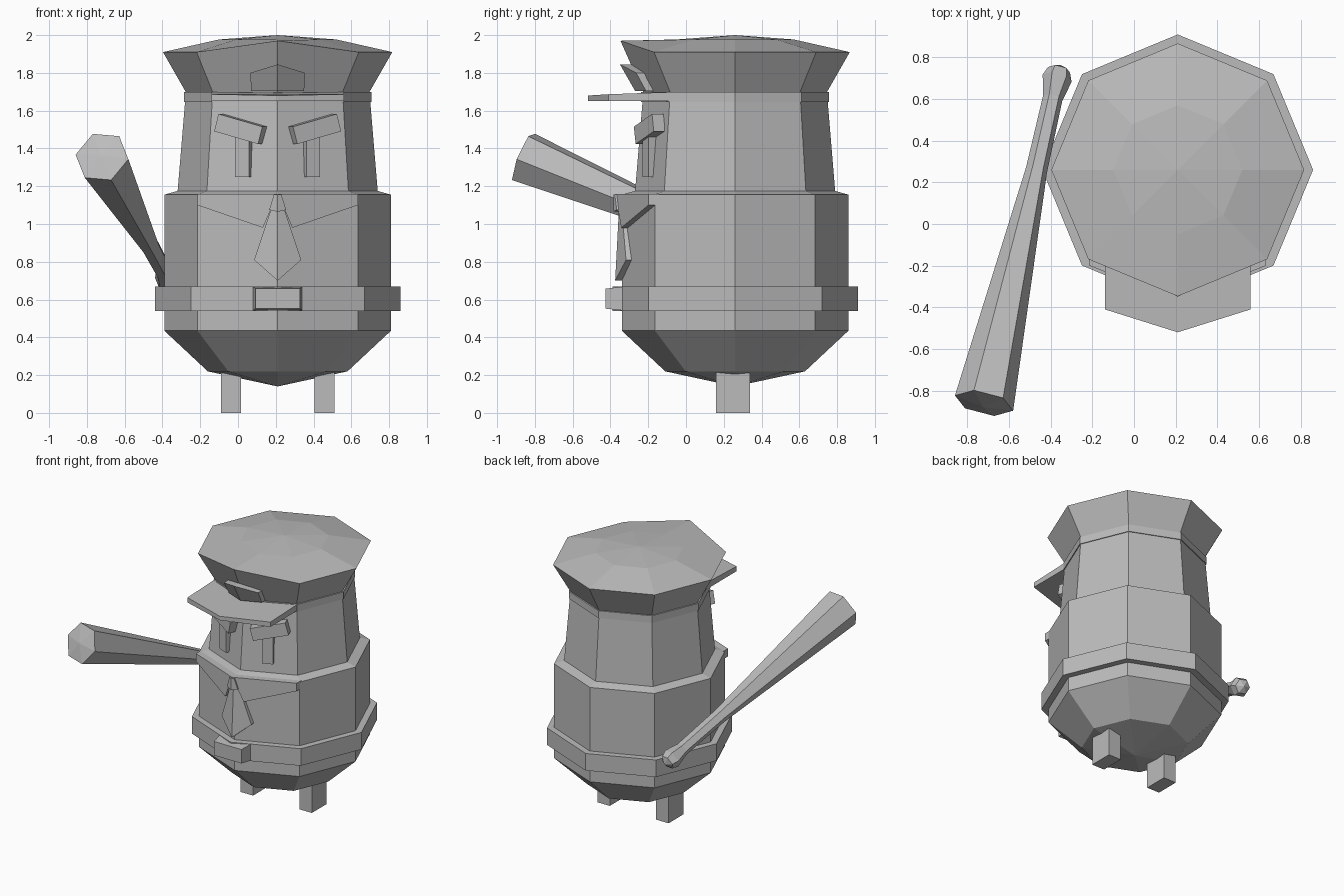
import bpy, bmesh, math
from mathutils import Vector, Matrix

if "Cube" in bpy.data.objects:
    bpy.data.objects.remove(bpy.data.objects["Cube"], do_unlink=True)

CENTRE = Vector((0.21, 0.26, 0))   # axis of the eight-sided body
SLOPE = math.tan(math.pi / 8)      # how fast the front faces fall back from the front edge

grey = bpy.data.materials.new("plain grey")
grey.use_nodes = True
grey.diffuse_color = (0.5, 0.5, 0.5, 1)
grey.node_tree.nodes["Principled BSDF"].inputs["Base Color"].default_value = (0.5, 0.5, 0.5, 1)


def finish(name, bm, origin=CENTRE):
    bmesh.ops.remove_doubles(bm, verts=bm.verts, dist=1e-5)
    bmesh.ops.recalc_face_normals(bm, faces=bm.faces)
    mesh = bpy.data.meshes.new(name)
    bm.to_mesh(mesh)
    bm.free()
    mesh.materials.append(grey)
    ob = bpy.data.objects.new(name, mesh)
    ob.location = origin
    bpy.context.collection.objects.link(ob)
    return ob


def skin(bm, rings, closed=False):
    """Join rings of points with faces; one-point rings become poles."""
    rows = [[bm.verts.new(p) for p in ring] for ring in rings]
    pairs = list(zip(rows, rows[1:])) + ([(rows[-1], rows[0])] if closed else [])
    for a, b in pairs:
        n = max(len(a), len(b))
        for i in range(n):
            j = (i + 1) % n
            if len(a) == 1:
                bm.faces.new((a[0], b[i], b[j]))
            elif len(b) == 1:
                bm.faces.new((a[i], a[j], b[0]))
            else:
                bm.faces.new((a[i], a[j], b[j], b[i]))


def lathe(name, profile, closed=False):
    bm = bmesh.new()
    rings = []
    for r, z in profile:
        n = 8 if r else 1
        rings.append([(r * math.cos(k * math.pi / 4), r * math.sin(k * math.pi / 4), z)
                      for k in range(n)])
    skin(bm, rings, closed)
    return finish(name, bm)


def folded_plate(name, half, radius, thick, sink=0.02):
    """Mirrored plate folded round the front edge; half is (x, z), radius(z) the surface."""
    bm = bmesh.new()
    for side in (-1, 1):
        layers = [[bm.verts.new((side * x, -radius(z) + x * SLOPE - d, z)) for x, z in half]
                  for d in (thick, -sink)]
        bm.faces.new(layers[0])
        bm.faces.new(layers[1])
        n = len(half)
        for i in range(n):
            j = (i + 1) % n
            if half[i][0] or half[j][0]:
                bm.faces.new((layers[0][i], layers[0][j], layers[1][j], layers[1][i]))
    return finish(name, bm)


def box(name, centre, size, rot=Matrix()):
    bm = bmesh.new()
    bmesh.ops.create_cube(bm, size=1, matrix=Matrix.Translation(centre) @ rot
                          @ Matrix.Diagonal((*size, 1)))
    return finish(name, bm)


def head_radius(z):
    return 0.53 - (z - 1.175) * 0.085


# Body, head and belt
lathe("body", [(0, 0.14), (0.37, 0.22), (0.6, 0.435), (0.6, 1.155), (0.53, 1.175), (0, 1.175)])
lathe("head", [(0.53, 1.17), (0.49, 1.65), (0, 1.65)])
lathe("belt", [(0.59, 0.54), (0.65, 0.54), (0.65, 0.67), (0.59, 0.67)], closed=True)

# Cap, with the front corner lifted
lathe("cap_band", [(0.48, 1.645), (0.497, 1.645), (0.497, 1.7), (0.48, 1.7)], closed=True)
cap = lathe("cap", [(0, 1.7), (0.487, 1.7), (0.607, 1.91), (0.31, 1.977), (0, 2)])
for v in cap.data.vertices:
    if v.co.y < -0.6:
        v.co.z = 1.97

# Brim
bm = bmesh.new()
outline = [(-0.35, -0.35, 1.698), (-0.35, -0.67, 1.687), (0, -0.78, 1.68),
           (0.35, -0.67, 1.687), (0.35, -0.35, 1.698)]
low = [bm.verts.new((x, y, 1.65)) for x, y, z in outline]
high = [bm.verts.new(p) for p in outline]
bm.faces.new(low)
bm.faces.new(high)
for i in range(5):
    j = (i + 1) % 5
    bm.faces.new((low[i], low[j], high[j], high[i]))
finish("cap_brim", bm)

# Cap badge, leaning with the flare
folded_plate("cap_badge", [(0, 1.845), (0.145, 1.8), (0.14, 1.705), (0, 1.705)],
             lambda z: 0.487 + (z - 1.7) * 0.57, 0.04)

# Collar and tie
collar = [(0, 1.16), (0.425, 1.16), (0.425, 1.1), (0.078, 0.98), (0.035, 1.08)]
folded_plate("collar", collar, lambda z: 0.6, 0.035)
folded_plate("tie_knot", [(0, 1.155), (0.02, 1.155), (0.045, 1.075), (0, 1.065)],
             lambda z: 0.6, 0.045)
folded_plate("tie", [(0, 1.08), (0.035, 1.08), (0.125, 0.81), (0, 0.7)],
             lambda z: 0.6 + 0.02 * (1.08 - z) / 0.38, 0.015)

# Eyes, brows and legs on both sides
for side, word in ((-1, "right"), (1, "left")):
    turn = Matrix.Rotation(side * math.pi / 8, 4, "Z")
    out = turn @ Vector((0, -1, 0))
    for part, x, z, size, tilt, lift in (("eye", 0.175, 1.36, (0.08, 0.05, 0.22), 0, 0.01),
                                         ("brow", 0.185, 1.503, (0.26, 0.065, 0.095), 15, 0.03)):
        spot = Vector((side * x, -head_radius(z) + x * SLOPE, z)) + out * lift
        box(word + "_" + part, spot, size,
            turn @ Matrix.Rotation(math.radians(-side * tilt), 4, "Y"))
    box(word + "_leg", (side * 0.248, -0.01, 0.125), (0.106, 0.18, 0.25))

# Buckle with a bevelled front
buckle = box("belt_buckle", (0, -0.64, 0.605), (0.26, 0.09, 0.125))
for v in buckle.data.vertices:
    if v.co.y < -0.65:
        v.co.x *= 0.9
        v.co.z = 0.605 + (v.co.z - 0.605) * 0.85

# Club: six-sided, thick at the raised end, with a small knob at the grip
tip, grip = Vector((-0.72, -0.86, 1.355)), Vector((-0.36, 0.74, 0.69))
axis = (tip - grip).normalized()
u = (Vector((1, 0, 0)) - axis * axis.x).normalized()
v = axis.cross(u)
length = (tip - grip).length
rings = []
for t, r in ((-0.015, 0), (0, 0.055), (0.025, 0.072), (0.085, 0.048), (0.3, 0.052),
             (1, 0.145), (1.012, 0)):
    mid = grip + axis * (t * length)
    angles = [math.radians(10 + 60 * k) for k in range(6 if r else 1)]
    rings.append([mid + (u * math.cos(a) - v * math.sin(a)) * r for a in angles])
bm = bmesh.new()
skin(bm, rings)
finish("club", bm, Vector())
